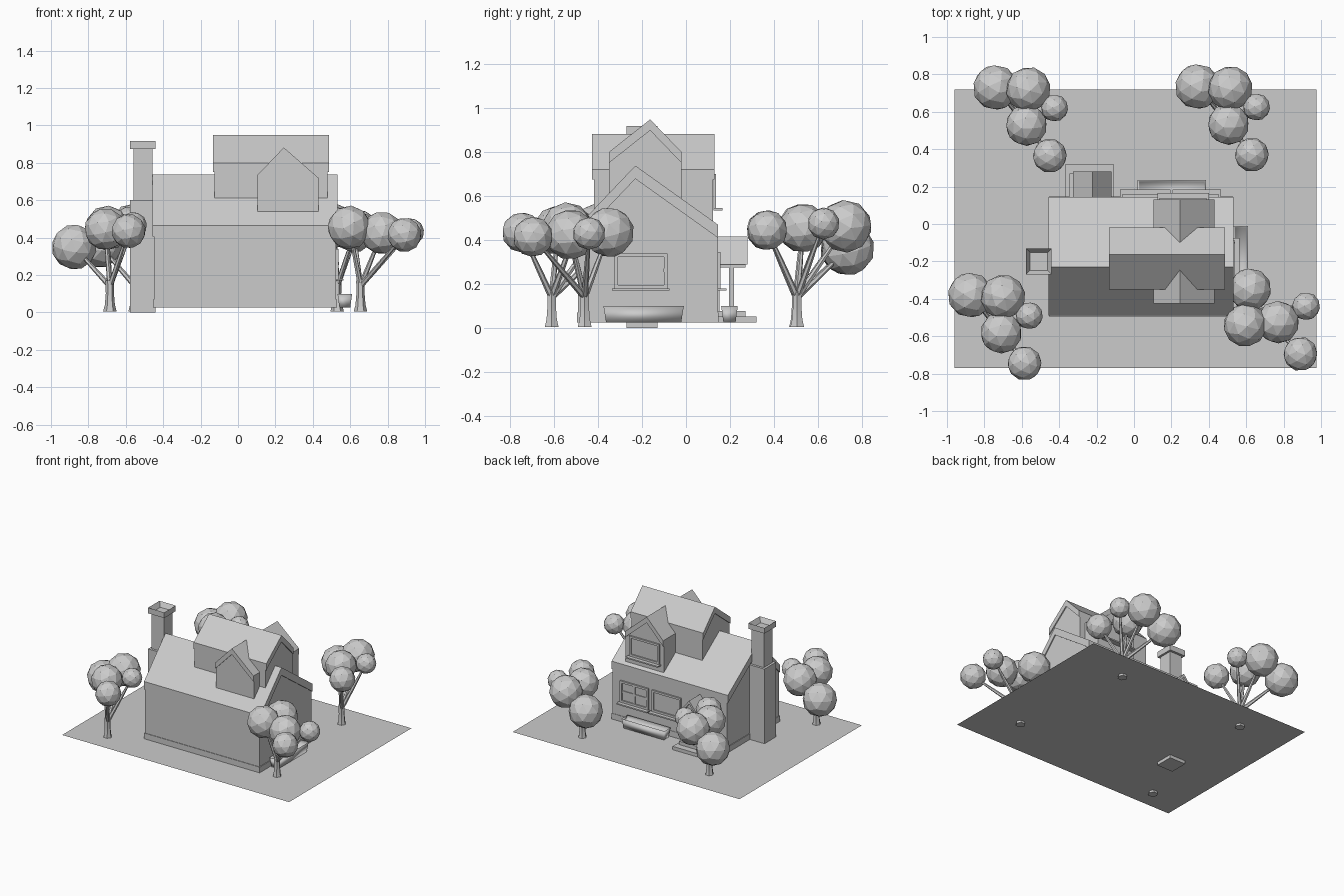
import bpy, bmesh
from mathutils import Vector, Matrix

cube = bpy.data.objects.get("Cube")
if cube:
    bpy.data.objects.remove(cube, do_unlink=True)

grey = bpy.data.materials.new("plain_grey")
grey.use_nodes = True
grey.diffuse_color = (0.6, 0.6, 0.6, 1)
grey.node_tree.nodes["Principled BSDF"].inputs["Base Color"].default_value = (0.6, 0.6, 0.6, 1)


def finish(name, bm, smooth=False):
    bmesh.ops.recalc_face_normals(bm, faces=bm.faces)
    mesh = bpy.data.meshes.new(name)
    bm.to_mesh(mesh)
    bm.free()
    for p in mesh.polygons:
        p.use_smooth = smooth
    mesh.materials.append(grey)
    ob = bpy.data.objects.new(name, mesh)
    bpy.context.collection.objects.link(ob)
    return ob


def add_box(bm, lo, hi):
    lo, hi = Vector(lo), Vector(hi)
    m = Matrix.Translation((lo + hi) / 2) @ Matrix.Diagonal((*(hi - lo), 1))
    return bmesh.ops.create_cube(bm, size=1, matrix=m)["verts"]


def boxes(name, *pairs):
    bm = bmesh.new()
    for lo, hi in pairs:
        add_box(bm, lo, hi)
    return finish(name, bm)


def prism(name, profile, axis, lo, hi):
    """Extrude a (u, z) profile along the x or y axis."""
    bm = bmesh.new()
    place = (lambda u, z: (lo, u, z)) if axis == "x" else (lambda u, z: (u, lo, z))
    face = bm.faces.new([bm.verts.new(place(u, z)) for u, z in profile])
    out = bmesh.ops.extrude_face_region(bm, geom=[face])["geom"]
    step = Vector((hi - lo, 0, 0) if axis == "x" else (0, hi - lo, 0))
    bmesh.ops.translate(bm, vec=step, verts=[v for v in out if isinstance(v, bmesh.types.BMVert)])
    return finish(name, bm)


def gable(name, axis, lo, hi, left, ridge, right, base, band=0.06, trim=0.008):
    """Gabled block with a raised band under the roof line at both ends."""
    prism(name, [(left[0], base), left, ridge, right, (right[0], base)], axis, lo, hi)
    top = [left, ridge, right]
    strip = top + [(u, z - band) for u, z in reversed(top)]
    prism(name + "_trim_low", strip, axis, lo - trim, lo)
    prism(name + "_trim_high", strip, axis, hi, hi + trim)


def window(name, axis, wall, u0, u1, z0, z1, cols=1, rows=1, sill=0.04):
    """Framed window standing on a wall that faces +x or +y."""
    bm = bmesh.new()
    w = 0.016

    def bar(a, b, c, d, depth):
        if axis == "x":
            add_box(bm, (wall, a, c), (wall + depth, b, d))
        else:
            add_box(bm, (a, wall, c), (b, wall + depth, d))

    bar(u0, u1, z0, z1, 0.003)
    for u in (u0, u1 - w):
        bar(u, u + w, z0, z1, 0.012)
    for z in (z0, z1 - w):
        bar(u0, u1, z, z + w, 0.012)
    for i in range(1, cols):
        u = u0 + (u1 - u0) * i / cols
        bar(u - w / 2, u + w / 2, z0, z1, 0.009)
    for i in range(1, rows):
        z = z0 + (z1 - z0) * i / rows
        bar(u0, u1, z - w / 2, z + w / 2, 0.009)
    bar(u0 - 0.01, u1 + 0.01, z0 - 0.01, z0, sill)
    finish(name, bm)


def trough(name, lo, hi, taper):
    """Hollow planter that narrows towards the bottom."""
    bm = bmesh.new()
    for v in add_box(bm, lo, hi):
        if v.co.z < (lo[2] + hi[2]) / 2:
            v.co.x += taper[0] * (1 if v.co.x < (lo[0] + hi[0]) / 2 else -1)
            v.co.y += taper[1] * (1 if v.co.y < (lo[1] + hi[1]) / 2 else -1)
    bm.normal_update()
    top = max(bm.faces, key=lambda f: f.calc_center_median().z)
    bmesh.ops.inset_region(bm, faces=[top], thickness=0.012)
    bmesh.ops.translate(bm, verts=top.verts, vec=(0, 0, -0.035))
    finish(name, bm, True)


# Ground
bm = bmesh.new()
bmesh.ops.create_grid(bm, x_segments=1, y_segments=1, size=0.5,
                      matrix=Matrix.Translation((0.007, -0.025, 0.025)) @ Matrix.Diagonal((1.935, 1.49, 1, 1)))
finish("ground", bm)

# House body, plinth and dormers
gable("house", "x", -0.45, 0.525, (-0.49, 0.465), (-0.23, 0.738), (0.145, 0.47), 0.026)
boxes("plinth", ((-0.455, -0.494, 0.026), (0.53, 0.148, 0.07)))
gable("long_dormer", "x", -0.125, 0.478, (-0.35, 0.8), (-0.163, 0.948), (-0.02, 0.8), 0.55, 0.05)
gable("cross_dormer", "y", -0.418, 0.122, (0.104, 0.735), (0.245, 0.882), (0.43, 0.72), 0.475, 0.045)

# Chimney: broad base, narrow shaft and open cap
boxes("chimney", ((-0.578, -0.27, 0), (-0.44, -0.13, 0.6)),
      ((-0.56, -0.252, 0.6), (-0.456, -0.148, 0.876)))
bm = bmesh.new()
add_box(bm, (-0.578, -0.27, 0.874), (-0.44, -0.13, 0.917))
bm.normal_update()
cap_top = max(bm.faces, key=lambda f: f.calc_center_median().z)
bmesh.ops.inset_region(bm, faces=[cap_top], thickness=0.03)
bmesh.ops.translate(bm, verts=cap_top.verts, vec=(0, 0, -0.036))
finish("chimney_cap", bm)

# Windows
window("back_window_left", "y", 0.145, 0.215, 0.455, 0.18, 0.345, 2, 2)
window("back_window_middle", "y", 0.145, -0.065, 0.185, 0.18, 0.345)
window("dormer_window", "y", 0.125, 0.135, 0.39, 0.545, 0.7)
window("side_window", "x", 0.525, -0.325, -0.085, 0.18, 0.34)
boxes("side_window_latch", ((0.53, -0.103, 0.255), (0.54, -0.097, 0.27)))

# Planters
trough("back_planter", (0.02, 0.16, 0.026), (0.385, 0.235, 0.1), (0.012, 0.01))
trough("side_planter", (0.532, -0.375, 0.026), (0.61, -0.01, 0.1), (0.01, 0.012))

# Porch: steps, door, posts and canopy
boxes("porch_steps", ((-0.367, 0.14, 0.026), (-0.11, 0.32, 0.052)),
      ((-0.345, 0.14, 0.052), (-0.13, 0.27, 0.078)))
boxes("door", ((-0.295, 0.14, 0.078), (-0.15, 0.153, 0.3)))
for side, x in (("left", -0.15), ("right", -0.295)):
    boxes("porch_post_" + side, ((x - 0.012, 0.195, 0.078), (x + 0.012, 0.218, 0.28)))
    boxes("porch_beam_" + side, ((x - 0.015, 0.14, 0.275), (x + 0.015, 0.27, 0.295)))
prism("canopy", [(-0.325, 0.29), (-0.222, 0.417), (-0.12, 0.29), (-0.138, 0.29),
                 (-0.222, 0.392), (-0.307, 0.29)], "y", 0.14, 0.28)
prism("canopy_gable", [(-0.31, 0.29), (-0.222, 0.4), (-0.135, 0.29)], "y", 0.14, 0.265)


# Trees
def tube(name, points):
    """Tapered limb through (position, radius) points."""
    cu = bpy.data.curves.new(name, "CURVE")
    cu.dimensions = "3D"
    cu.bevel_depth = 1
    cu.bevel_resolution = 1
    cu.use_fill_caps = True
    sp = cu.splines.new("POLY")
    sp.points.add(len(points) - 1)
    for p, (co, r) in zip(sp.points, points):
        p.co = (*co, 1)
        p.radius = r
    cu.materials.append(grey)
    ob = bpy.data.objects.new(name, cu)
    bpy.context.collection.objects.link(ob)
    bpy.ops.object.select_all(action="DESELECT")
    ob.select_set(True)
    bpy.context.view_layer.objects.active = ob
    bpy.ops.object.convert(target="MESH")
    bpy.ops.object.shade_smooth_by_angle()


def tree(name, base, blobs):
    base = Vector((*base, 0))
    fork = base + Vector((0, 0, 0.17))
    tube(name + "_trunk", [(base + Vector((0, 0, 0.006)), 0.036), (base + Vector((0, 0, 0.04)), 0.027),
                           (base + Vector((0, 0, 0.1)), 0.022), (fork, 0.023)])
    for i, (x, y, z, r) in enumerate(blobs):
        tip = base + Vector((x, y, z))
        mid = fork.lerp(tip, 0.5) + Vector((0, 0, -0.015))
        tube(f"{name}_branch_{i}", [(fork - Vector((0, 0, 0.03)), 0.015), (mid, 0.012), (tip, 0.006)])
        bm = bmesh.new()
        turn = Matrix.Rotation(i * 0.9 + 0.3, 4, (1, 0.6, 0.4))
        bmesh.ops.create_icosphere(bm, subdivisions=2, radius=r, matrix=Matrix.Translation(tip) @ turn)
        finish(f"{name}_foliage_{i}", bm)


small = [(0.125, 0.12, 0.475, 0.073), (0.1, -0.135, 0.445, 0.092)]
crown = [(-0.19, 0.23, 0.36, 0.122), (-0.015, 0.22, 0.462, 0.12), (-0.025, 0.028, 0.455, 0.112)] + small
tree("back_right_tree", (-0.55, 0.5), crown)
tree("back_left_tree", (0.53, 0.505), crown)
tree("front_right_tree", (-0.685, -0.61), [(x, y, z - 0.01, r) for x, y, z, r in crown])
# This one leans towards the house
tree("front_left_tree", (0.655, -0.46), [(-0.035, 0.11, 0.435, 0.115), (-0.06, -0.08, 0.455, 0.117),
                                         (0.115, -0.065, 0.425, 0.115), (0.265, 0.02, 0.43, 0.075),
                                         (0.235, -0.235, 0.415, 0.092)])
